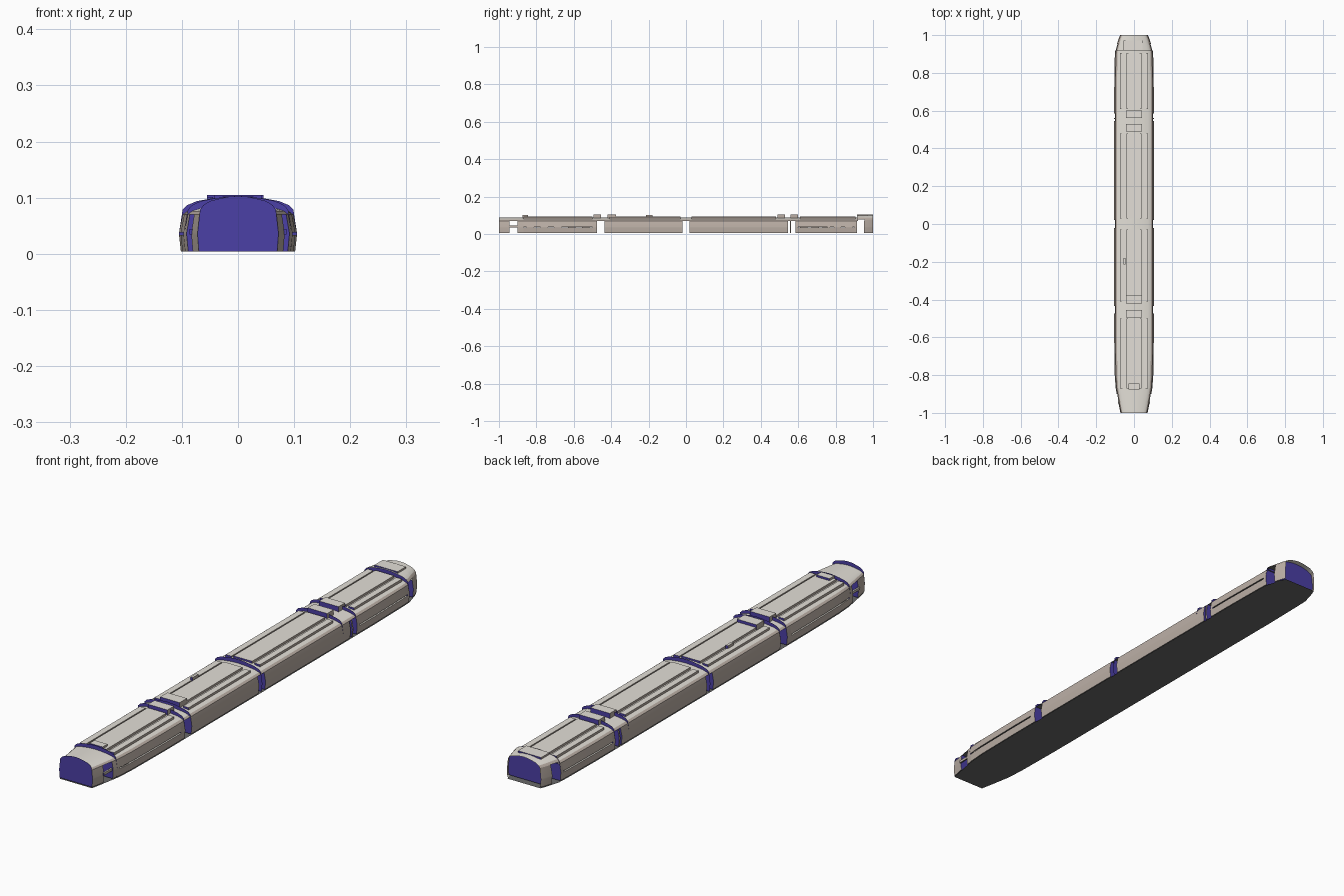
import bpy, bmesh, math
from mathutils import Vector

if "Cube" in bpy.data.objects:
    bpy.data.objects.remove(bpy.data.objects["Cube"])


def material(name, rgb):
    m = bpy.data.materials.new(name)
    m.diffuse_color = (*rgb, 1)
    m.use_nodes = True
    m.node_tree.nodes["Principled BSDF"].inputs["Base Color"].default_value = m.diffuse_color
    return m


MATS = [material("roof_grey", (0.77, 0.74, 0.68)),
        material("side_taupe", (0.50, 0.43, 0.38)),
        material("bulkhead_blue", (0.07, 0.05, 0.38)),
        material("underside_dark", (0.14, 0.14, 0.14))]
ROOF, SIDE, BLUE, DARK = range(4)

# half cross-section: fraction of half width, height
PROFILE = [(0.97, 0.004), (1, 0.033), (1, 0.038), (0.94, 0.07), (0.86, 0.076),
           (0.70, 0.081), (0.48, 0.084), (0.25, 0.0865), (0, 0.0875)]
# plan outline: y, half width
PLAN = [(-1, 0.072), (-0.94, 0.084), (-0.87, 0.097), (-0.8, 0.102), (-0.6, 0.105), (0.7, 0.105),
        (0.88, 0.102), (0.92, 0.100), (0.98, 0.082), (1, 0.073)]
ARCH = 1.41  # height factor of the bulkheads and rear cap above z = 0.05


def half_width(y):
    for (a, wa), (b, wb) in zip(PLAN, PLAN[1:]):
        if a <= y <= b:
            return wa + (wb - wa) * (y - a) / (b - a)


def section(y, lo=0, hi=1, zs=1.0, grow=1.0):
    w = half_width(y) * grow
    half = [(f * w, z) for f, z in PROFILE if lo <= z <= hi]
    pts = half + [(-x, z) for x, z in reversed(half) if x > 1e-6]
    return [Vector((x, y, z if z < 0.05 else 0.05 + (z - 0.05) * zs)) for x, z in pts]


def finish(bm, name, flat=None):
    bm.normal_update()
    for f in bm.faces:
        n = f.normal
        if flat is not None:
            f.material_index = flat
        elif abs(n.y) > 0.9:
            f.material_index = BLUE
        elif n.z < -0.9:
            f.material_index = DARK
        else:
            f.material_index = ROOF if n.z > 0.82 else SIDE
    me = bpy.data.meshes.new(name)
    bm.to_mesh(me)
    bm.free()
    for m in MATS:
        me.materials.append(m)
    ob = bpy.data.objects.new(name, me)
    bpy.context.collection.objects.link(ob)
    return ob


def loft(name, y0, y1, closed=True, flat=None, **kw):
    """Hull piece between two stations: a solid with end caps, or an open arch."""
    ys = [y0] + [y for y, _ in PLAN if y0 + 1e-4 < y < y1 - 1e-4] + [y1]
    bm = bmesh.new()
    rows = [[bm.verts.new(p) for p in section(y, **kw)] for y in ys]
    n = len(rows[0])
    for a, b in zip(rows, rows[1:]):
        for i in range(n if closed else n - 1):
            j = (i + 1) % n
            bm.faces.new((b[i], b[j], a[j], a[i]))
    if closed:
        bm.faces.new(rows[0])
        bm.faces.new(rows[-1])
        bmesh.ops.recalc_face_normals(bm, faces=bm.faces)
    else:
        bm.normal_update()
        if sum(f.normal.z for f in bm.faces) < 0:
            bmesh.ops.reverse_faces(bm, faces=bm.faces)
    return finish(bm, name, flat)


def box(name, x0, x1, y0, y1, z0, z1, flat=None):
    bm = bmesh.new()
    bmesh.ops.create_cube(bm, size=1)
    for v in bm.verts:
        v.co = ((x0 + x1) / 2 + v.co.x * (x1 - x0), (y0 + y1) / 2 + v.co.y * (y1 - y0),
                (z0 + z1) / 2 + v.co.z * (z1 - z0))
    return finish(bm, name, flat)


# roof shell, continuous over the door gaps
loft("roof_shell", -1, 0.92, lo=0.07)

# lower hull pieces, separated by open gaps
for a, b in [(-1, -0.945), (-0.90, -0.87), (-0.50, -0.475), (-0.435, -0.02),
             (0.02, 0.545), (0.585, 0.60), (0.90, 0.915), (0.953, 0.975)]:
    loft("lower_hull", a, b, hi=0.07)
loft("gap_post", 0.555, 0.562, hi=0.07)

# hull pieces split by a long side slit
for a, b in [(-0.87, -0.50), (0.60, 0.90)]:
    loft("slit_hull_bottom", a, b, hi=0.033)
    loft("slit_hull_top", a, b, lo=0.038, hi=0.07)
    for i in range(5):
        y = a + (b - a) * (i + 0.5) / 5
        box("slit_spacer", -0.096, 0.096, y - 0.02, y + 0.02, 0.031, 0.04, SIDE)

# front side bands crossing the first gap
for s in (-1, 1):
    box("front_band", s * 0.083 - 0.003, s * 0.083 + 0.003, -0.95, -0.895, 0.034, 0.044)

# rear cap: raised roof, overhanging open arch and light plate
loft("rear_cap_roof", 0.915, 0.975, lo=0.07, zs=ARCH)
loft("rear_overhang", 0.955, 1, closed=False, zs=ARCH, grow=1.002)
box("rear_roof_plate", -0.055, 0.045, 0.92, 0.972, 0.098, 0.105)

# blue bulkhead sheets standing proud of the roof
for y in (-1, -0.88, -0.475, -0.435, 0.0, 0.50, 0.585, 0.914, 0.978):
    bm = bmesh.new()
    bm.faces.new([bm.verts.new(p) for p in section(y, zs=ARCH)])
    finish(bm, "bulkhead", BLUE)

# underside
bm = bmesh.new()
edge = [(w * 0.97, y) for y, w in PLAN]
pts = edge + [(-x, y) for x, y in reversed(edge)]
f = bm.faces.new([bm.verts.new((x, y, 0)) for x, y in pts])
f.normal_flip()
finish(bm, "underside", DARK)

# raised roof panels, one centre and two outer ones per section
for a, b in [(-0.87, -0.5), (-0.41, -0.03), (0.03, 0.48), (0.61, 0.905)]:
    box("roof_panel", -0.04, 0.04, a, b, 0.08, 0.094)
    for s in (-1, 1):
        x0, x1 = sorted((s * 0.05, s * 0.074))
        box("outer_roof_panel", x0, x1, a, b, 0.075, 0.09)

# roof boxes
for a, b in [(-0.495, -0.455), (-0.42, -0.375), (0.49, 0.53), (0.56, 0.6)]:
    box("roof_box", -0.042, 0.042, a, b, 0.083, 0.105)
box("small_roof_box", -0.028, 0.028, -0.875, -0.845, 0.083, 0.102)
box("small_roof_box", -0.055, -0.045, -0.215, -0.18, 0.083, 0.101)

# smooth curved shells while keeping edges sharp
for ob in bpy.data.objects:
    ob.select_set(True)
    bpy.context.view_layer.objects.active = ob
bpy.ops.object.shade_smooth_by_angle(angle=math.radians(25))
